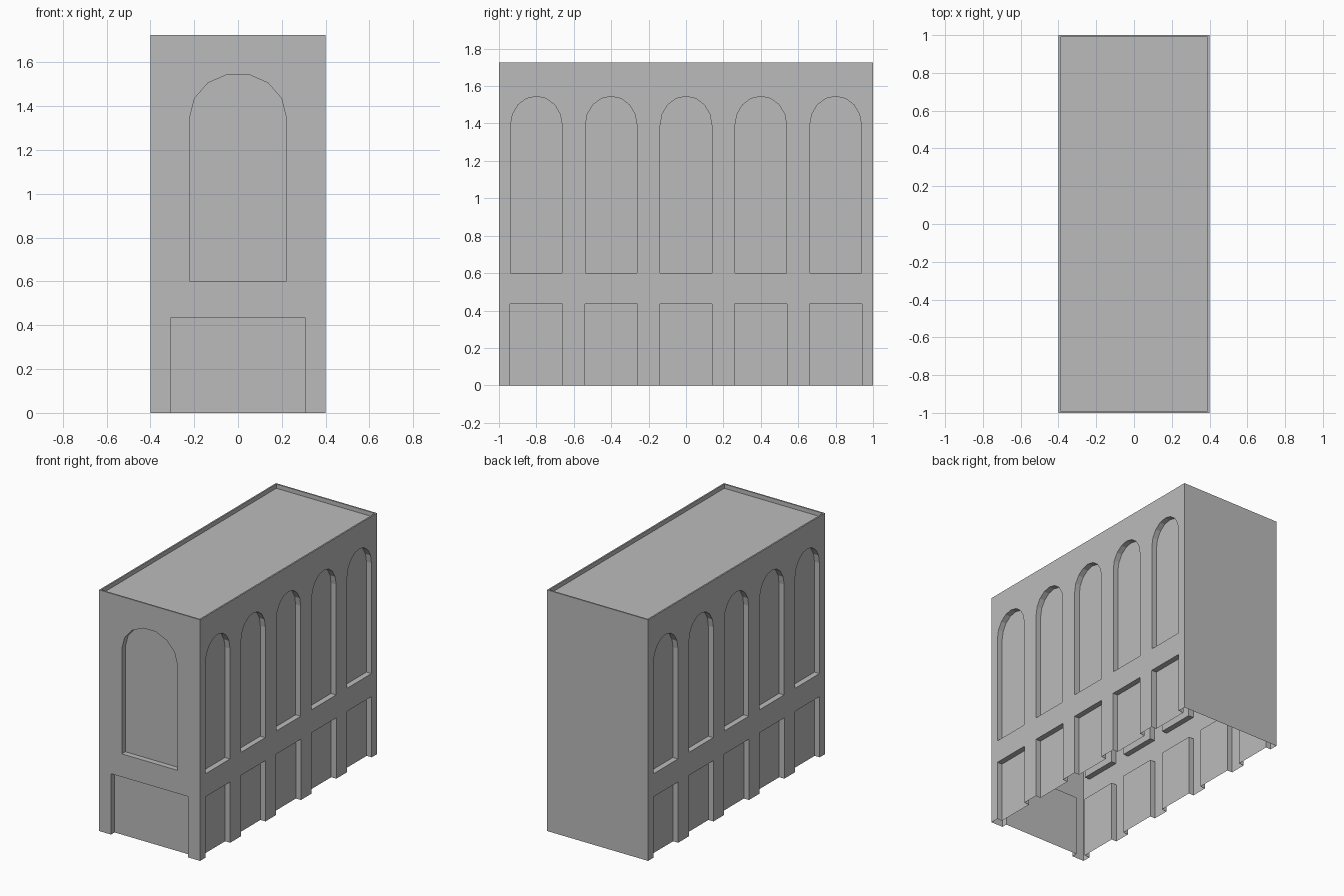
import bpy
import bmesh
from math import sin, cos, pi
from mathutils import Vector, Matrix

HALF_W, HALF_L, HEIGHT = 0.40, 1.0, 1.725
DEPTH = 0.04
SILL, DOOR_TOP = 0.60, 0.435

cube = bpy.data.objects.get("Cube")
if cube:
    bpy.data.objects.remove(cube)

stone = bpy.data.materials.new("stone_grey")
stone.use_nodes = True
colour = (0.5, 0.5, 0.5, 1)
stone.diffuse_color = colour
stone.node_tree.nodes["Principled BSDF"].inputs["Base Color"].default_value = colour


def finish(bm, name, matrix=Matrix()):
    mesh = bpy.data.meshes.new(name)
    bm.to_mesh(mesh)
    bm.free()
    mesh.materials.append(stone)
    obj = bpy.data.objects.new(name, mesh)
    bpy.context.collection.objects.link(obj)
    obj.matrix_world = matrix
    return obj


def arch(centre, half, spring, rise, segments):
    """Outline of a round-headed window."""
    pts = [(centre - half, SILL), (centre + half, SILL)]
    for i in range(segments + 1):
        a = pi * i / segments
        pts.append((centre + half * cos(a), spring + rise * sin(a)))
    return pts


def loop(bm, pts):
    verts = [bm.verts.new((u, 0, z)) for u, z in pts]
    edges = [bm.edges.new((v, verts[i - 1])) for i, v in enumerate(verts)]
    return verts, edges


def pocket(bm, verts, closed):
    """Reveals and a recessed panel behind an opening."""
    back = [bm.verts.new(v.co + Vector((0, DEPTH, 0))) for v in verts]
    count = len(verts)
    for i in range(count if closed else count - 1):
        j = (i + 1) % count
        bm.faces.new((verts[i], verts[j], back[j], back[i]))
    bm.faces.new(back)


def wall(name, half, doors, windows, location, angle):
    """Thin wall facing -y, with doors notched into its foot."""
    bm = bmesh.new()
    outline, feet = [(-half, 0)], []
    for centre, w in doors:
        feet.append(len(outline))
        outline += [(centre - w, 0), (centre - w, DOOR_TOP),
                    (centre + w, DOOR_TOP), (centre + w, 0)]
    outline += [(half, 0), (half, HEIGHT), (-half, HEIGHT)]
    rim, edges = loop(bm, outline)
    holes = []
    for pts in windows:
        verts, ring = loop(bm, pts)
        holes.append(verts)
        edges += ring
    bmesh.ops.triangle_fill(bm, edges=edges, use_beauty=True, normal=(0, -1, 0))
    for start in feet:
        pocket(bm, rim[start:start + 4], False)
    for verts in holes:
        pocket(bm, verts, True)
    # Turn the whole sheet outwards
    bmesh.ops.recalc_face_normals(bm, faces=bm.faces)
    if sum(f.normal.y * f.calc_area() for f in bm.faces) > 0:
        bmesh.ops.reverse_faces(bm, faces=bm.faces)
    finish(bm, name, Matrix.Translation(location) @ Matrix.Rotation(angle, 4, "Z"))


# Five bays along each long side
bays = [0.4 * i for i in range(-2, 3)]
side_doors = [(c, 0.14) for c in bays]
side_windows = [arch(c, 0.138, 1.39, 0.155, 8) for c in bays]
for name, sign in (("left_wall", 1), ("right_wall", -1)):
    wall(name, HALF_L, side_doors, side_windows, (sign * HALF_W, 0, 0), sign * pi / 2)

# End walls
wall("front_wall", HALF_W, [(0, 0.305)], [arch(0, 0.22, 1.35, 0.2, 7)],
     (0, -HALF_L, 0), 0)
wall("back_wall", HALF_W, [], [], (0, HALF_L, 0), pi)

# Roof sunk behind a narrow parapet
bm = bmesh.new()
bmesh.ops.create_grid(bm, x_segments=1, y_segments=1, size=1,
                      matrix=Matrix.Translation((0, 0, HEIGHT)) @ Matrix.Diagonal((HALF_W, HALF_L, 1, 1)))
roof = bm.faces[:]
bmesh.ops.inset_region(bm, faces=roof, thickness=0.015, use_boundary=True)
sunk = bmesh.ops.extrude_face_region(bm, geom=roof)["geom"]
bmesh.ops.delete(bm, geom=[f for f in roof if f.is_valid], context="FACES_ONLY")
bmesh.ops.translate(bm, vec=(0, 0, -0.03),
                    verts=[g for g in sunk if isinstance(g, bmesh.types.BMVert)])
bmesh.ops.recalc_face_normals(bm, faces=bm.faces)
if sum(f.normal.z * f.calc_area() for f in bm.faces) < 0:
    bmesh.ops.reverse_faces(bm, faces=bm.faces)
finish(bm, "roof")
